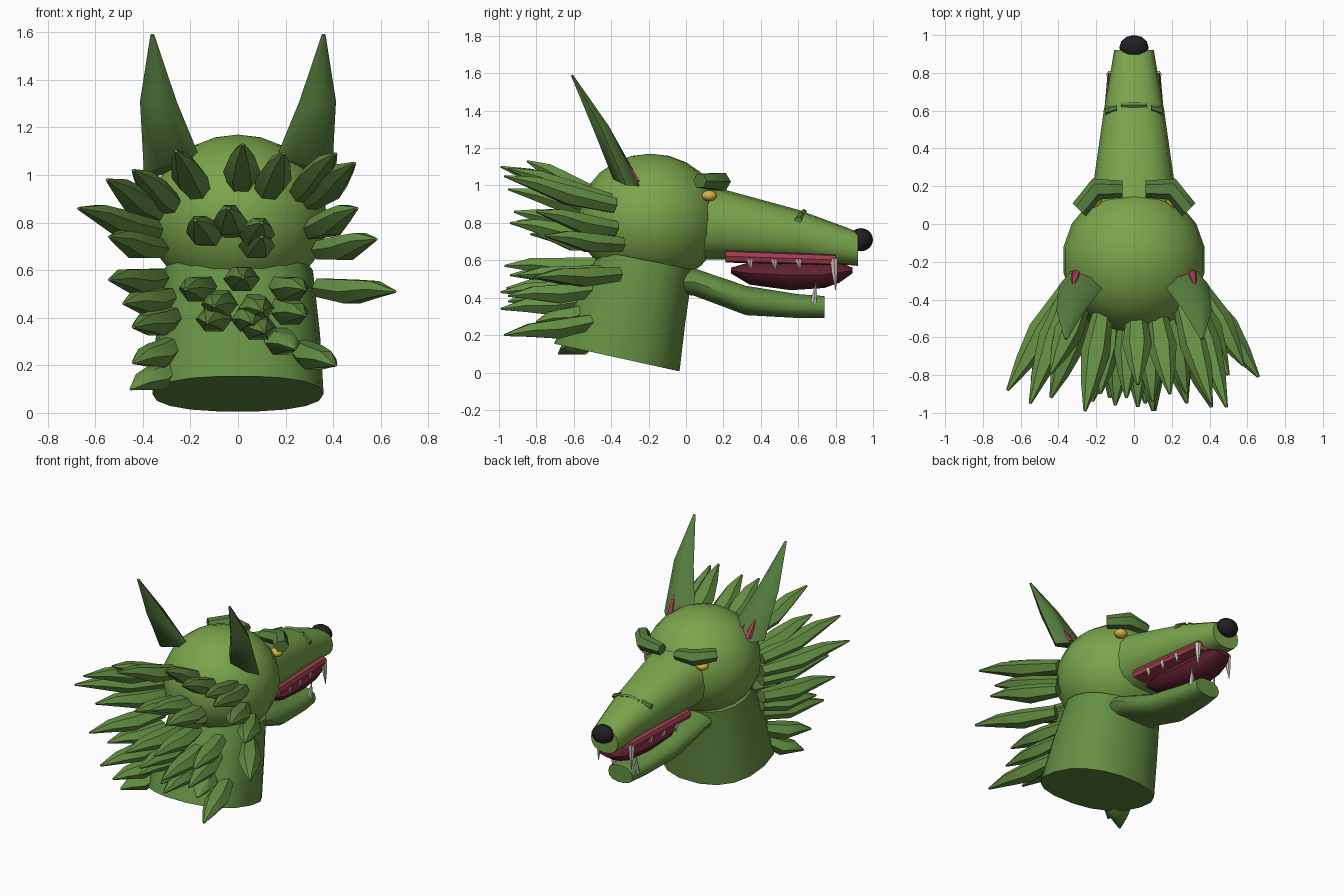
import bpy, bmesh, math
from mathutils import Vector as V


def material(name, rgb):
    m = bpy.data.materials.new(name)
    m.diffuse_color = (*rgb, 1)
    return m


LIGHT = material("light_green", (0.195, 0.375, 0.07))
MID = material("mid_green", (0.13, 0.28, 0.057))
DARK = material("dark_green", (0.095, 0.215, 0.05))
RED = material("gum_red", (0.36, 0.05, 0.08))
MAROON = material("mouth_maroon", (0.12, 0.015, 0.03))
TOOTH = material("tooth_ivory", (0.62, 0.58, 0.52))
YELLOW = material("eye_yellow", (0.70, 0.45, 0.05))
BLACK = material("nose_black", (0.014, 0.014, 0.016))


def finish(name, bm, mat, angle):
    bmesh.ops.recalc_face_normals(bm, faces=bm.faces)
    me = bpy.data.meshes.new(name)
    bm.to_mesh(me)
    bm.free()
    me.materials.append(mat)
    ob = bpy.data.objects.new(name, me)
    bpy.context.collection.objects.link(ob)
    bpy.ops.object.select_all(action='DESELECT')
    ob.select_set(True)
    bpy.context.view_layer.objects.active = ob
    bpy.ops.object.shade_smooth_by_angle(angle=math.radians(angle))
    return ob


def loft(name, sections, mat, n=12, power=2.0, angle=40):
    """Skin through rings; each section is (centre, half axis, half axis)."""
    bm = bmesh.new()
    rings = []
    for c, u, v in sections:
        ring = []
        for i in range(n):
            a = 2 * math.pi * i / n
            ca, sa = math.cos(a), math.sin(a)
            x = math.copysign(abs(ca) ** (2 / power), ca)
            y = math.copysign(abs(sa) ** (2 / power), sa)
            ring.append(bm.verts.new(V(c) + V(u) * x + V(v) * y))
        rings.append(ring)
    for a, b in zip(rings, rings[1:]):
        for i in range(n):
            j = (i + 1) % n
            bm.faces.new((a[i], a[j], b[j], b[i]))
    bm.faces.new(rings[0])
    bm.faces.new(rings[-1])
    return finish(name, bm, mat, angle)


def along_y(rows):
    """Sections across y from rows of (y, z, half width, half height)."""
    return [((0, y, z), (w, 0, 0), (0, 0, h)) for y, z, w, h in rows]


def ball(name, c, r, mat, seg=16, rings=10):
    bm = bmesh.new()
    bmesh.ops.create_uvsphere(bm, u_segments=seg, v_segments=rings, radius=1)
    for p in bm.verts:
        p.co = V([p.co[i] * r[i] + c[i] for i in range(3)])
    return finish(name, bm, mat, 60)


def spike(name, base, tip, r, mat, n=6):
    loft(name, [(base, (r, 0, 0), (0, r, 0)),
                (V(base).lerp(V(tip), 0.45), (r * .75, 0, 0), (0, r * .75, 0)),
                (tip, (.002, 0, 0), (0, .002, 0))], mat, n)


# Head, neck, muzzle and lower jaw
ball("head", (0, -0.19, 0.82), (0.38, 0.385, 0.35), LIGHT, 18, 12)
loft("neck", [((0, -0.37, 0.08), (0.36, 0, 0), (0, 0.34, -0.075)),
              ((0, -0.30, 0.33), (0.345, 0, 0), (0, 0.30, -0.065)),
              ((0, -0.21, 0.60), (0.315, 0, 0), (0, 0.25, -0.05))], MID, 18, 2.3)
loft("muzzle", along_y([(0.0, 0.81, 0.235, 0.21), (0.18, 0.795, 0.22, 0.19),
                        (0.6, 0.735, 0.16, 0.135), (0.86, 0.675, 0.115, 0.10),
                        (0.92, 0.66, 0.105, 0.09)]), LIGHT, 16, 2.3)
loft("lower_jaw", along_y([(-0.08, 0.48, 0.19, 0.06), (0.04, 0.485, 0.20, 0.075),
                           (0.32, 0.385, 0.155, 0.08), (0.6, 0.355, 0.12, 0.065),
                           (0.74, 0.35, 0.095, 0.06)]), MID, 14, 2.4)

# Nose, gum and mouth lining
ball("nose", (0, 0.935, 0.71), (0.078, 0.065, 0.062), BLACK, 12, 8)
loft("gum", along_y([(0.21, 0.622, 0.19, 0.034), (0.80, 0.602, 0.14, 0.03)]),
     RED, 12, 5)
loft("mouth_lining", along_y([(0.24, 0.545, 0.10, 0.015), (0.34, 0.53, 0.14, 0.06),
                              (0.56, 0.52, 0.13, 0.08), (0.74, 0.522, 0.115, 0.07),
                              (0.82, 0.535, 0.10, 0.055), (0.89, 0.545, 0.06, 0.015)]),
     MAROON, 12)

# Muzzle wrinkle
loft("muzzle_wrinkle", [((x, 0.63, z), (0, 0.014, 0), (0, 0, 0.01))
                        for x, z in ((-0.07, 0.85), (0, 0.865), (0.07, 0.85))], MID, 4)

for s, side in ((-1, "left"), (1, "right")):
    # Eyes and brows
    ball("eye_" + side, (s * 0.215, 0.125, 0.945), (0.045, 0.042, 0.03), YELLOW, 10, 6)
    loft("brow_" + side, [((s * 0.06, 0.185, 1.01), (0, 0.045, 0), (0, 0, 0.036)),
                          ((s * 0.20, 0.185, 1.02), (s * 0.02, 0.055, 0), (0, 0, 0.055)),
                          ((s * 0.29, 0.075, 1.025), (s * 0.035, 0.035, 0), (0, 0, 0.042))],
         DARK, 6, angle=50)
    loft("whisker_bump_" + side, [((s * 0.09, 0.615, 0.845), (0, 0.018, 0), (0, 0, 0.012)),
                                  ((s * 0.15, 0.60, 0.815), (0, 0.02, 0), (0, 0, 0.016))],
         DARK, 6)

    # Ears with red tufts inside
    loft("ear_" + side, [((s * 0.275, -0.32, 1.03), (s * 0.12, 0, -0.03), (0, 0.08, -0.02)),
                         ((s * 0.335, -0.455, 1.31), (s * 0.077, 0, 0), (0, 0.045, 0.015)),
                         ((s * 0.36, -0.61, 1.59), (s * 0.008, 0, 0), (0, 0.006, 0.003))],
         DARK, 6, angle=65)
    for k in (-0.035, 0.035):
        spike("inner_ear_" + side, (s * (0.27 + k), -0.275, 1.02),
              (s * (0.29 + k), -0.34, 1.16), 0.033, RED)

    # Teeth
    for y, x in ((0.34, 0.165), (0.47, 0.155), (0.60, 0.145)):
        spike("small_tooth_" + side, (s * x, y, 0.605), (s * x, y + 0.01, 0.545), 0.017, TOOTH)
    spike("upper_fang_" + side, (s * 0.125, 0.79, 0.61), (s * 0.13, 0.80, 0.44), 0.023, TOOTH)
    spike("lower_fang_" + side, (s * 0.085, 0.68, 0.36), (s * 0.095, 0.695, 0.48), 0.02, TOOTH)

# Mane: tuft tips; the roots follow from the head and neck outline
TIPS = [(-.67, -.88, .86), (-.55, -.95, .98), (-.44, -.79, 1.02), (-.26, -.99, 1.10),
        (.02, -.85, 1.13), (.19, -.90, 1.09), (.41, -.95, 1.09), (.49, -.97, 1.05),
        (.50, -.80, .86), (.66, -.81, .51), (.58, -.75, .73), (-.54, -.83, .74),
        (-.54, -.90, .56), (-.48, -.78, .46), (-.44, -.92, .36), (-.44, -.78, .21),
        (-.45, -.68, .10), (.41, -.97, .20), (-.18, -.90, .81), (-.04, -.92, .86),
        (.10, -.94, .80), (.10, -.80, .74), (-.22, -.94, .52), (.02, -.97, .57),
        (-.10, -.96, .45), (.10, -.99, .43), (.06, -.95, .38), (-.13, -.92, .38),
        (.28, -.90, .52), (.28, -.95, .41), (.11, -.99, .34), (.24, -.80, .27)]
for tip in map(V, TIPS):
    x = max(-0.35, min(0.35, 0.62 * tip.x))
    z = tip.z - (0.35 if tip.z > 0.6 else 0.18) * (tip.z - 0.6)
    k = max(0, 0.6 - z)
    root = V((x, -0.16 - 0.25 * k - 0.31 * math.sqrt(1 - (x / 0.44) ** 2), z))
    d = (tip - root).normalized()
    u = d.cross(V((0, 0, 1))).normalized()
    v = u.cross(d)
    loft("mane_tuft", [(root, u * .05, v * .045),
                       (root.lerp(tip, 0.42) - v * .01, u * .078, v * .058),
                       (root.lerp(tip, 0.72) + v * .005, u * .05, v * .04),
                       (tip, u * .008, v * .006)], MID, 6, angle=50)
